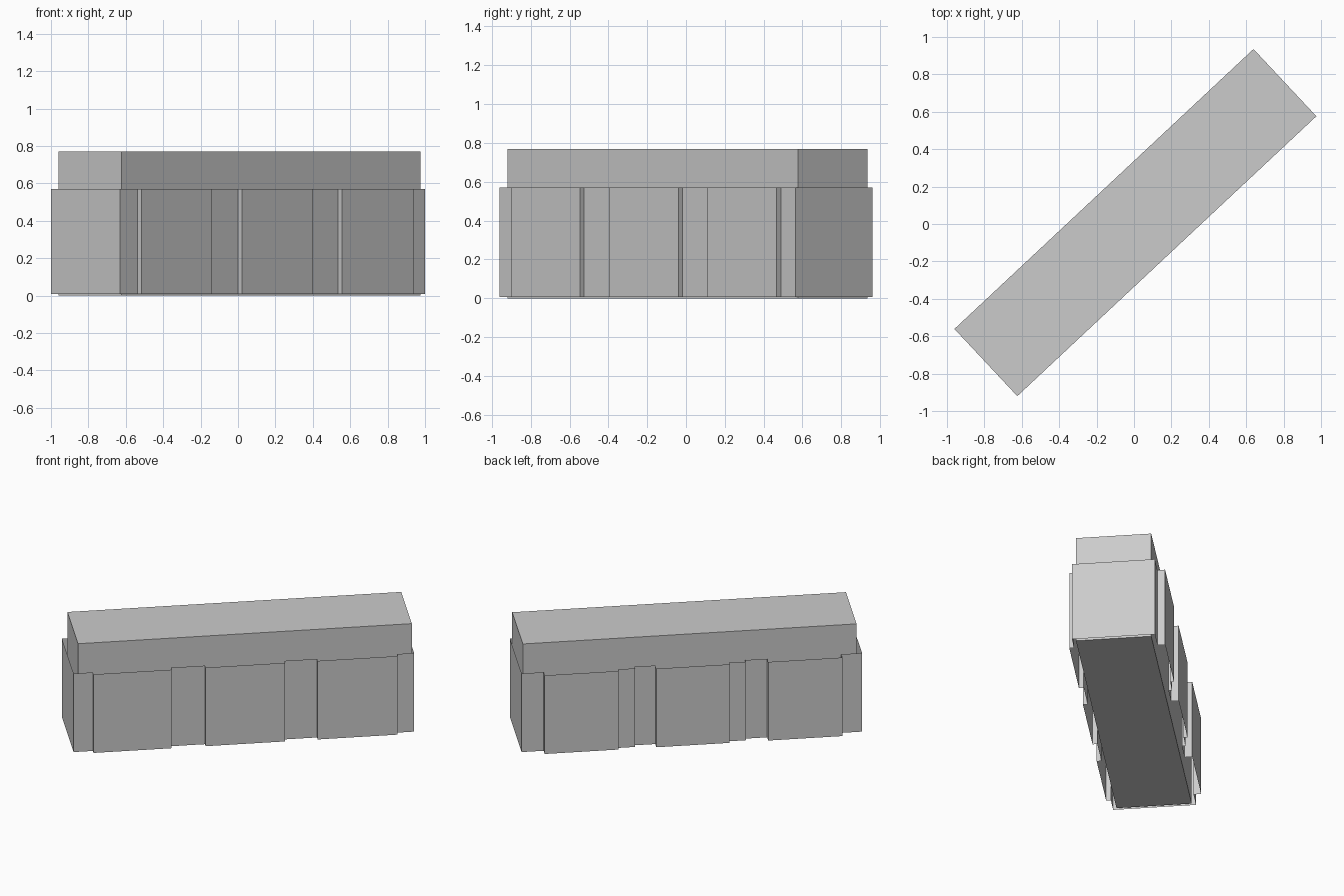
import bpy, bmesh
from math import radians
from mathutils import Matrix

if "Cube" in bpy.data.objects:
    bpy.data.objects.remove(bpy.data.objects["Cube"])

ANGLE = radians(43.1)
HALF_L, HALF_W = 1.1167, 0.271      # wall shell half sizes
Z0, Z1 = 0.007, 0.57


def add_object(name, bm):
    mesh = bpy.data.meshes.new(name)
    bm.to_mesh(mesh)
    bm.free()
    obj = bpy.data.objects.new(name, mesh)
    bpy.context.collection.objects.link(obj)
    obj.rotation_euler.z = ANGLE
    return obj


# Main block with flat roof
bm = bmesh.new()
bmesh.ops.create_cube(bm, size=1.0, matrix=Matrix.Diagonal((2.19, 0.492, 0.77, 1)))
block = add_object("main_block", bm)
block.location = (0.0075, 0.0075, 0.385)

# Plan outline of the open wall shell, counter-clockwise, with stepped bays
outline = [(-HALF_L, -HALF_W)]
for a, b in ((-0.991, -0.478), (-0.255, 0.265), (0.48, 1.004)):
    out = -HALF_W - 0.031
    outline += [(a, -HALF_W), (a, out), (b, out), (b, -HALF_W)]
outline += [(HALF_L, -HALF_W), (HALF_L, HALF_W)]
for a, b, mid in ((0.973, 0.489, 0.378), (0.24, -0.239, -0.35), (-0.494, -0.98, None)):
    out, half = HALF_W + 0.05, HALF_W + 0.025
    outline += [(a, HALF_W), (a, out), (b, out)]
    if mid is None:
        outline += [(b, HALF_W)]
    else:
        outline += [(b, half), (mid, half), (mid, HALF_W)]
outline += [(-HALF_L, HALF_W)]

# Wall shell: single-sided vertical faces, open at top and bottom
bm = bmesh.new()
low = [bm.verts.new((x, y, Z0)) for x, y in outline]
high = [bm.verts.new((x, y, Z1)) for x, y in outline]
n = len(outline)
for i in range(n):
    j = (i + 1) % n
    bm.faces.new((low[i], low[j], high[j], high[i]))
add_object("stepped_wall", bm)
